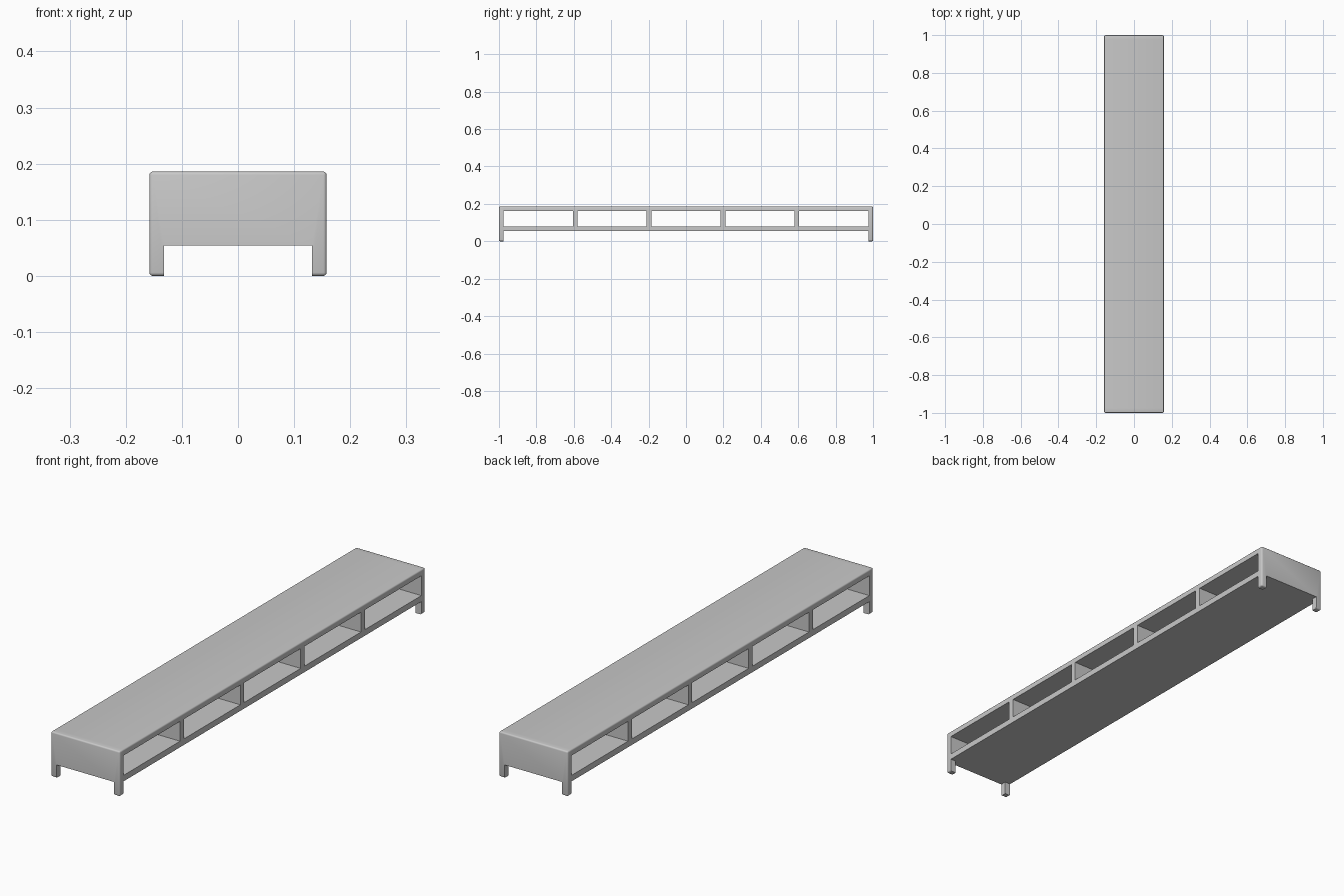
import bpy
import bmesh
import math

cube = bpy.data.objects.get("Cube")
if cube:
    bpy.data.objects.remove(cube, do_unlink=True)

# Overall half width, half length, height
W, L, H = 0.158, 1.0, 0.186
BOARD = 0.025            # board thickness
SHELF_Z = 0.054          # underside of the lower shelf
LEG = 0.026
ROUND = 0.006

grey = bpy.data.materials.new("plain grey")
grey.use_nodes = True
colour = (0.58, 0.58, 0.58, 1)
grey.diffuse_color = colour
grey.node_tree.nodes["Principled BSDF"].inputs["Base Color"].default_value = colour


def on_outer_edge(edge):
    """True where two outer planes of the whole bench meet."""
    m = (edge.verts[0].co + edge.verts[1].co) / 2
    planes = (abs(abs(m.x) - W), abs(abs(m.y) - L), abs(m.z - H), abs(m.z))
    return sum(d < 1e-4 for d in planes) >= 2


def extrude_part(name, outline, y0, y1):
    """Extrude an x-z outline along y, rounding only the bench's outer edges."""
    bm = bmesh.new()
    face = bm.faces.new([bm.verts.new((x, y0, z)) for x, z in outline])
    new = bmesh.ops.extrude_face_region(bm, geom=[face])["geom"]
    for v in new:
        if isinstance(v, bmesh.types.BMVert):
            v.co.y = y1
    bmesh.ops.recalc_face_normals(bm, faces=bm.faces[:])
    edges = [e for e in bm.edges if on_outer_edge(e)]
    if edges:
        bmesh.ops.bevel(bm, geom=edges, offset=ROUND, segments=3,
                        profile=0.5, affect='EDGES', clamp_overlap=True)
    bmesh.ops.recalc_face_normals(bm, faces=bm.faces[:])
    mesh = bpy.data.meshes.new(name)
    bm.to_mesh(mesh)
    bm.free()
    mesh.materials.append(grey)
    mesh.shade_smooth()
    mesh.set_sharp_from_angle(angle=math.radians(40))
    obj = bpy.data.objects.new(name, mesh)
    bpy.context.collection.objects.link(obj)


def board(z0, z1):
    return [(-W, z0), (W, z0), (W, z1), (-W, z1)]


# End panels, each with two legs in one piece
inner = W - LEG
end_outline = [(-W, 0), (-inner, 0), (-inner, SHELF_Z), (inner, SHELF_Z),
               (inner, 0), (W, 0), (W, H), (-W, H)]
extrude_part("front_end_panel", end_outline, -L, -L + BOARD)
extrude_part("back_end_panel", end_outline, L - BOARD, L)

# Long boards between the ends
extrude_part("top_board", board(H - BOARD, H), -L + BOARD, L - BOARD)
extrude_part("lower_shelf", board(SHELF_Z, SHELF_Z + BOARD), -L + BOARD, L - BOARD)

# Four dividers make five equal open bays
pitch = (2 * L - BOARD) / 5
for i in range(4):
    y = (i - 1.5) * pitch
    extrude_part(f"divider_{i + 1}", board(SHELF_Z + BOARD, H - BOARD),
                 y - BOARD / 2, y + BOARD / 2)
